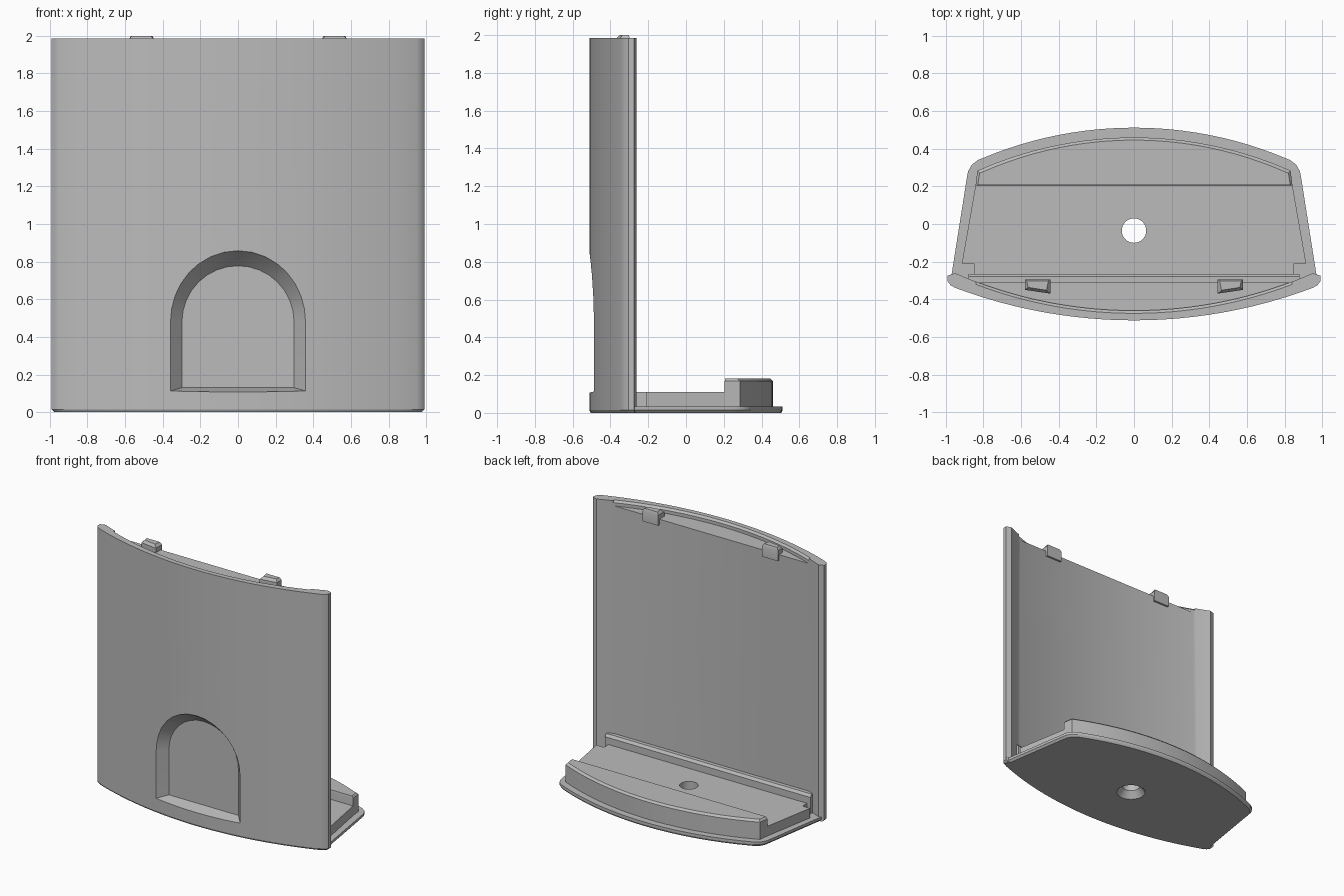
import bpy, bmesh, math

cube = bpy.data.objects.get("Cube")
if cube:
    bpy.data.objects.remove(cube, do_unlink=True)

grey = bpy.data.materials.new("plain grey")
grey.use_nodes = True
COLOUR = (0.5, 0.5, 0.5, 1)
grey.diffuse_color = COLOUR
grey.node_tree.nodes["Principled BSDF"].inputs["Base Color"].default_value = COLOUR


def loft(name, layers):
    """Closed solid through matching rings of 3D points."""
    bm = bmesh.new()
    rings = [[bm.verts.new(p) for p in ring] for ring in layers]
    n = len(rings[0])
    for a, b in zip(rings, rings[1:]):
        for i in range(n):
            j = (i + 1) % n
            bm.faces.new((a[i], a[j], b[j], b[i]))
    bm.faces.new(rings[0][::-1])
    bm.faces.new(rings[-1])
    bmesh.ops.recalc_face_normals(bm, faces=bm.faces)
    mesh = bpy.data.meshes.new(name)
    bm.to_mesh(mesh)
    bm.free()
    mesh.materials.append(grey)
    obj = bpy.data.objects.new(name, mesh)
    bpy.context.collection.objects.link(obj)
    return obj


def at(pts, z, k=1.0):
    """Place a flat outline at a height, scaled by k."""
    return [(x * k, y * k, z) for x, y in pts]


def arc(y0, radius, x0, x1, steps=24):
    """Shallow circular arc whose crown lies at (0, y0); a negative radius bulges back."""
    s = math.copysign(1, radius)
    r = abs(radius)
    xs = [x0 + (x1 - x0) * i / steps for i in range(steps + 1)]
    return [(x, y0 + s * (r - math.sqrt(r * r - x * x))) for x in xs]


def mirror(pts):
    return [(-x, y) for x, y in reversed(pts)]


def cut(obj, cutter):
    bpy.context.view_layer.objects.active = obj
    mod = obj.modifiers.new("cut", 'BOOLEAN')
    mod.operation = 'DIFFERENCE'
    mod.solver = 'EXACT'
    mod.object = cutter
    bpy.ops.object.modifier_apply(modifier=mod.name)


PLATE_TOP, DECK_TOP, RAIL_TOP = 0.035, 0.11, 0.183
FLOOR_TOP, PANEL_TOP = 1.945, 1.985

front = arc(-0.512, 2.7, -0.95, 0.95)
tip = [(0.975, -0.325), (0.99, -0.305), (0.99, -0.275)]

# base plate with bevelled underside
back_corner = [(0.97, -0.272), (0.89, 0.235), (0.882, 0.28), (0.862, 0.315), (0.83, 0.34)]
back = arc(0.512, -2.08, 0.8, -0.8)
plate_outline = front + tip + back_corner + back + mirror(tip + back_corner)
base_plate = loft("base_plate", [at(plate_outline, 0, 0.985), at(plate_outline, 0.015),
                                 at(plate_outline, PLATE_TOP)])

# raised deck, narrower next to the panel
deck_side = [(0.85, -0.31), (0.85, -0.21), (0.915, -0.21), (0.842, 0.205)]
deck = loft("deck", [at(deck_side + mirror(deck_side), z) for z in (PLATE_TOP, DECK_TOP)])

# curved block along the back edge, with a chamfered top
block_outline = [(-0.842, 0.205), (0.842, 0.205), (0.832, 0.285)] \
    + arc(0.46, -2.05, 0.82, -0.82) + [(-0.832, 0.285)]


def inset(pts, d):
    return [(x * (1 - d), max(y - d, 0.208)) for x, y in pts]


back_block = loft("back_block", [at(block_outline, PLATE_TOP), at(block_outline, RAIL_TOP - 0.015),
                                 at(inset(block_outline, 0.014), RAIL_TOP)])

# low rail at the foot of the panel
rail = [(-0.32, PLATE_TOP), (-0.265, PLATE_TOP), (-0.265, RAIL_TOP - 0.02),
        (-0.28, RAIL_TOP), (-0.32, RAIL_TOP)]
foot_rail = loft("foot_rail", [[(x, y, z) for y, z in rail] for x in (-0.88, 0.88)])

# countersunk screw hole
def ring(r, z):
    return [(r * math.cos(a), -0.035 + r * math.sin(a), z)
            for a in (math.tau * i / 32 for i in range(32))]


hole = loft("hole_cutter", [ring(0.112, -0.01), ring(0.065, 0.05), ring(0.065, 0.2)])
for part in (base_plate, deck):
    cut(part, hole)

# curved front panel with flat back and thin wings
wing = arc(-0.46, 2.37, 0.95, 0.83, 4)
panel_outline = front + tip + wing + mirror(tip + wing)
panel = loft("front_panel", [at(panel_outline, z) for z in (PLATE_TOP, PANEL_TOP)])

# shallow pocket behind the top rim
def pocket(y0):
    return arc(y0, 2.37, -0.84, 0.84) + [(0.84, -0.2), (-0.84, -0.2)]


pocket_cutter = loft("pocket_cutter", [at(pocket(-0.46), FLOOR_TOP), at(pocket(-0.46), PANEL_TOP - 0.015),
                                       at(pocket(-0.48), PANEL_TOP + 0.005)])
cut(panel, pocket_cutter)

# arched recess with sloping walls
def arch(half, foot, y, spring=0.48):
    curve = [(half * math.cos(a), y, spring + half * math.sin(a))
             for a in (math.pi * i / 16 for i in range(17))]
    return [(-half, y, foot), (half, y, foot)] + curve


arch_cutter = loft("arch_cutter", [arch(0.39, 0.104, -0.53), arch(0.37, 0.11, -0.50),
                                   arch(0.298, 0.13, -0.42)])
cut(panel, arch_cutter)

# pair of locating tabs on the top edge
tab_base = [(0.445, -0.37), (0.58, -0.35), (0.58, -0.295), (0.445, -0.295)]
tab_top = [(0.465, -0.352), (0.562, -0.337), (0.57, -0.303), (0.455, -0.303)]
for name, side in (("left_tab", 1), ("right_tab", -1)):
    rings = [(tab_base, 1.9), (tab_base, 1.98), (tab_top, 2.0)]
    loft(name, [[(x * side, y, z) for x, y in pts] for pts, z in rings])

for cutter in (hole, pocket_cutter, arch_cutter):
    bpy.data.objects.remove(cutter, do_unlink=True)

# smooth shading with sharp edges kept
for obj in bpy.context.collection.objects:
    if obj.type == 'MESH' and grey.name in obj.data.materials:
        bpy.ops.object.select_all(action='DESELECT')
        obj.select_set(True)
        bpy.context.view_layer.objects.active = obj
        bpy.ops.object.shade_smooth_by_angle(angle=math.radians(25))
